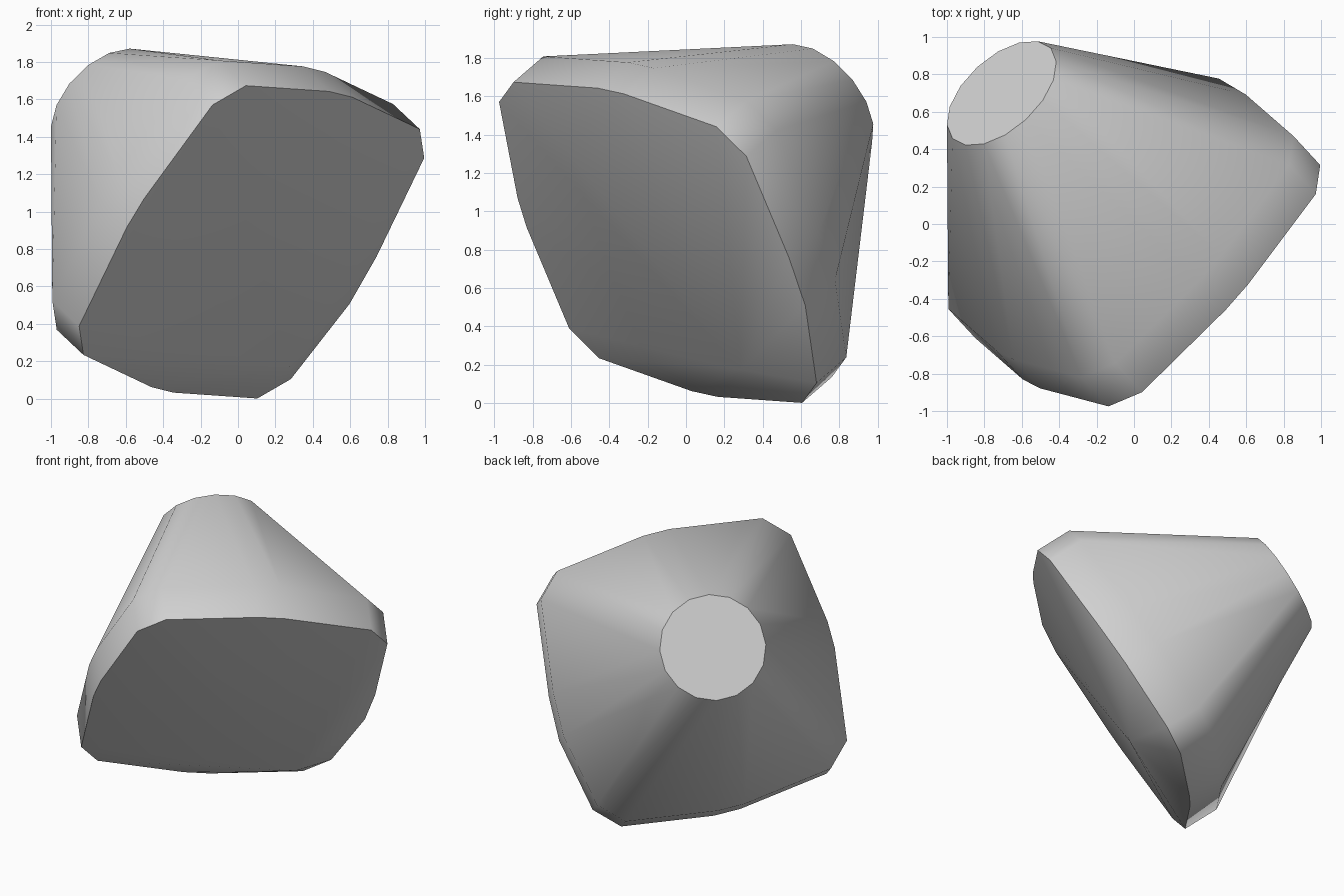
import bpy
import bmesh
import math
from mathutils import Matrix, Vector

cube = bpy.data.objects.get("Cube")
if cube:
    bpy.data.objects.remove(cube, do_unlink=True)

# Tilted frame: origin at the middle of the large face, axis towards the small disc
centre = Vector((0.073, -0.147, 0.837))
axis = Vector((-0.572, 0.62, 0.537)).normalized()
corner_dir = Vector((-0.107, -0.705, 0.70))
corner_dir = (corner_dir - axis * corner_dir.dot(axis)).normalized()
side_dir = axis.cross(corner_dir)
frame = Matrix((corner_dir, side_dir, axis)).transposed().to_4x4()
frame.translation = centre

WALL, HEIGHT, RADIUS = 0.25, 1.365, 0.357

# One quarter of the blunt-cornered square, repeated four times
quarter = [(1.12, -0.11), (1.12, 0.11), (0.74, 0.61), (0.61, 0.74)]
outline = []
for k in range(4):
    turn = Matrix.Rotation(k * math.pi / 2, 2)
    outline += [turn @ Vector(p) for p in quarter]
# One edge point sits lower than its mirror twin
outline[7] = Vector((-0.83, 0.535))
count = len(outline)
step = 2 * math.pi / count
circle = [Vector((math.cos((i - 0.5) * step), math.sin((i - 0.5) * step))) * RADIUS
          for i in range(count)]

# Straight rim, then a taper from the square to the disc
bm = bmesh.new()
rings = []
for points, height in ((outline, 0), (outline, WALL), (circle, HEIGHT)):
    rings.append([bm.verts.new(frame @ Vector((p.x, p.y, height))) for p in points])
for low, high in zip(rings, rings[1:]):
    for i in range(count):
        j = (i + 1) % count
        bm.faces.new((low[i], low[j], high[j], high[i]))
bm.faces.new(rings[-1])

# Large face: shallow off-centre peak fanned out to the rim
peak = bm.verts.new(frame @ Vector((-0.79, 0, -0.205)))
for i in range(count):
    bm.faces.new((rings[0][(i + 1) % count], rings[0][i], peak))
bmesh.ops.recalc_face_normals(bm, faces=bm.faces)

mesh = bpy.data.meshes.new("tapered_block")
bm.to_mesh(mesh)
bm.free()
block = bpy.data.objects.new("tapered_block", mesh)
bpy.context.collection.objects.link(block)

# Plain grey material
grey = bpy.data.materials.new("mid_grey")
grey.use_nodes = True
colour = (0.63, 0.63, 0.63, 1)
grey.diffuse_color = colour
grey.node_tree.nodes["Principled BSDF"].inputs["Base Color"].default_value = colour
mesh.materials.append(grey)

# Smooth sides and peak, with crisp disc and large face borders
bpy.ops.object.select_all(action="DESELECT")
block.select_set(True)
bpy.context.view_layer.objects.active = block
bpy.ops.object.shade_smooth_by_angle(angle=math.radians(40))
